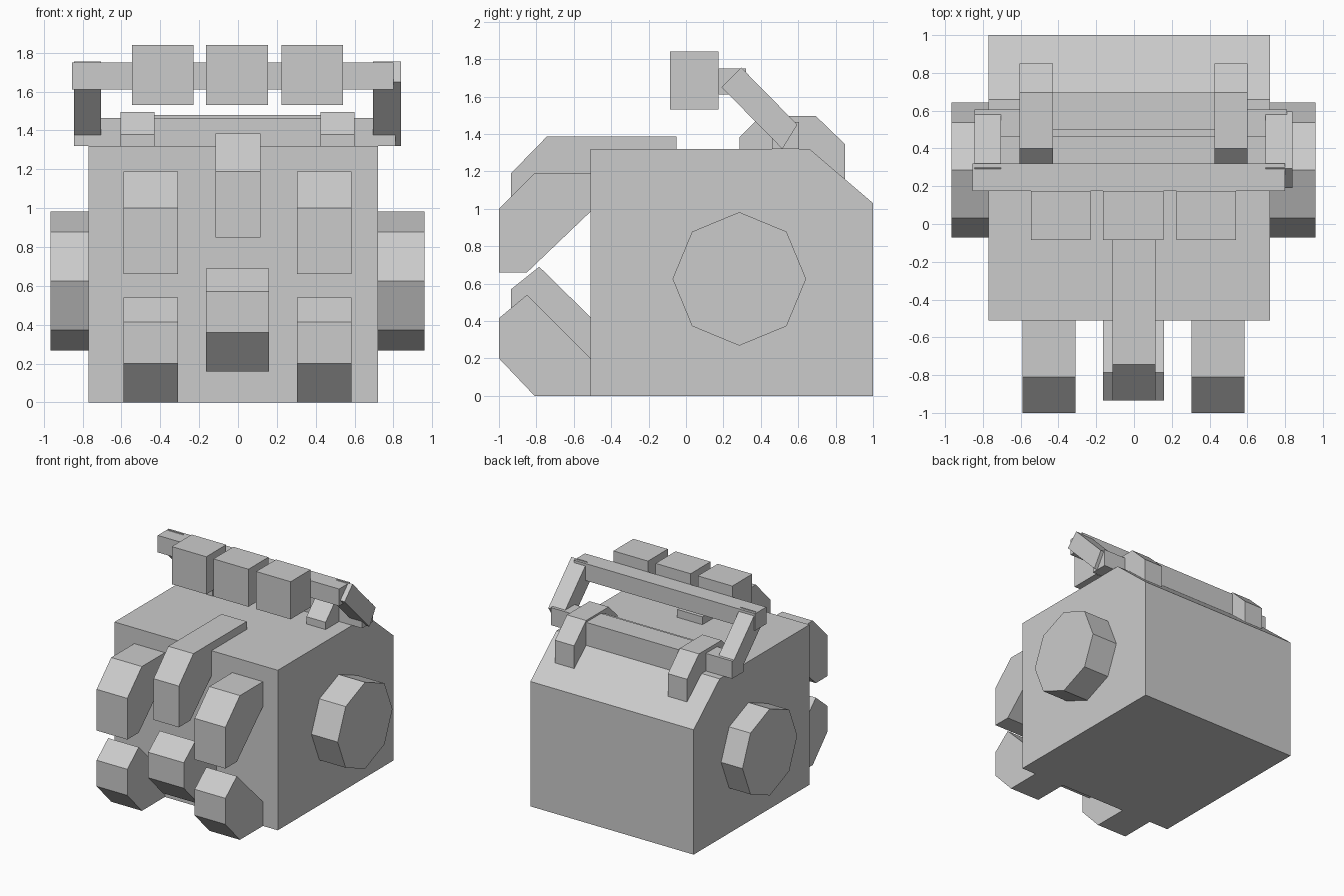
import bpy, bmesh, math

if "Cube" in bpy.data.objects:
    bpy.data.objects.remove(bpy.data.objects["Cube"])

grey = bpy.data.materials.new("plain grey")
grey.diffuse_color = (0.6, 0.6, 0.6, 1)
grey.use_nodes = True
grey.node_tree.nodes["Principled BSDF"].inputs["Base Color"].default_value = grey.diffuse_color


def extrude(name, profile, x0, x1):
    """Extrude a (y, z) outline along x."""
    bm = bmesh.new()
    a = [bm.verts.new((x0, y, z)) for y, z in profile]
    b = [bm.verts.new((x1, y, z)) for y, z in profile]
    bm.faces.new(a)
    bm.faces.new(b)
    n = len(profile)
    for i in range(n):
        j = (i + 1) % n
        bm.faces.new((a[i], a[j], b[j], b[i]))
    bmesh.ops.recalc_face_normals(bm, faces=bm.faces)
    mesh = bpy.data.meshes.new(name)
    bm.to_mesh(mesh)
    bm.free()
    mesh.materials.append(grey)
    obj = bpy.data.objects.new(name, mesh)
    bpy.context.collection.objects.link(obj)
    return obj


def box(name, x0, x1, y0, y1, z0, z1):
    return extrude(name, [(y0, z0), (y1, z0), (y1, z1), (y0, z1)], x0, x1)


# main block with sloped rear top edge
extrude("body", [(-0.51, 0), (1, 0), (1, 1.03), (0.66, 1.32), (-0.51, 1.32)], -0.77, 0.72)

# octagonal side hubs
octagon = [(0.285 + 0.357 * math.cos(math.pi * i / 4),
            0.625 + 0.357 * math.sin(math.pi * i / 4)) for i in range(8)]
extrude("left_hub", octagon, -0.965, -0.77)
extrude("right_hub", octagon, 0.72, 0.96)

# outer claws, upper and lower
upper = [(-0.51, 1.19), (-0.81, 1.19), (-1, 1.0), (-1, 0.66), (-0.85, 0.66), (-0.51, 0.985)]
lower = [(-0.51, 0.2), (-0.85, 0.54), (-1, 0.415), (-1, 0.2), (-0.81, 0), (-0.51, 0)]
for side, x0, x1 in (("left", -0.59, -0.31), ("right", 0.305, 0.585)):
    extrude(side + "_upper_claw", upper, x0, x1)
    extrude(side + "_lower_claw", lower, x0, x1)

# middle claws
extrude("middle_upper_claw", [(-0.05, 1.3), (-0.05, 1.385), (-0.745, 1.385), (-0.935, 1.19),
                              (-0.935, 0.85), (-0.785, 0.85), (-0.5, 1.12), (-0.5, 1.3)],
        -0.115, 0.115)
extrude("middle_lower_claw", [(-0.51, 0.42), (-0.785, 0.69), (-0.935, 0.57), (-0.935, 0.36),
                              (-0.745, 0.16), (-0.51, 0.16)], -0.165, 0.16)

# row of lamps on the roof bar
for name, x0, x1 in (("left_lamp", -0.545, -0.23), ("middle_lamp", -0.165, 0.155),
                     ("right_lamp", 0.225, 0.54)):
    box(name, x0, x1, -0.085, 0.175, 1.53, 1.84)
box("lamp_bar", -0.855, 0.80, 0.175, 0.32, 1.61, 1.75)

# slanted arms, pivot bar
arm = [(0.19, 1.65), (0.295, 1.755), (0.595, 1.45), (0.515, 1.32)]
extrude("left_arm", arm, -0.845, -0.705)
extrude("right_arm", arm, 0.695, 0.84)
box("pivot_bar", -0.845, 0.81, 0.46, 0.605, 1.32, 1.465)

# brackets and the cross beam between them
bracket = [(0.285, 1.31), (0.285, 1.38), (0.40, 1.495), (0.695, 1.495),
           (0.85, 1.345), (0.85, 1.15), (0.66, 1.31)]
extrude("left_bracket", bracket, -0.605, -0.43)
extrude("right_bracket", bracket, 0.425, 0.60)
extrude("cross_beam", [(0.5, 1.31), (0.5, 1.48), (0.695, 1.48), (0.695, 1.28)], -0.43, 0.425)
